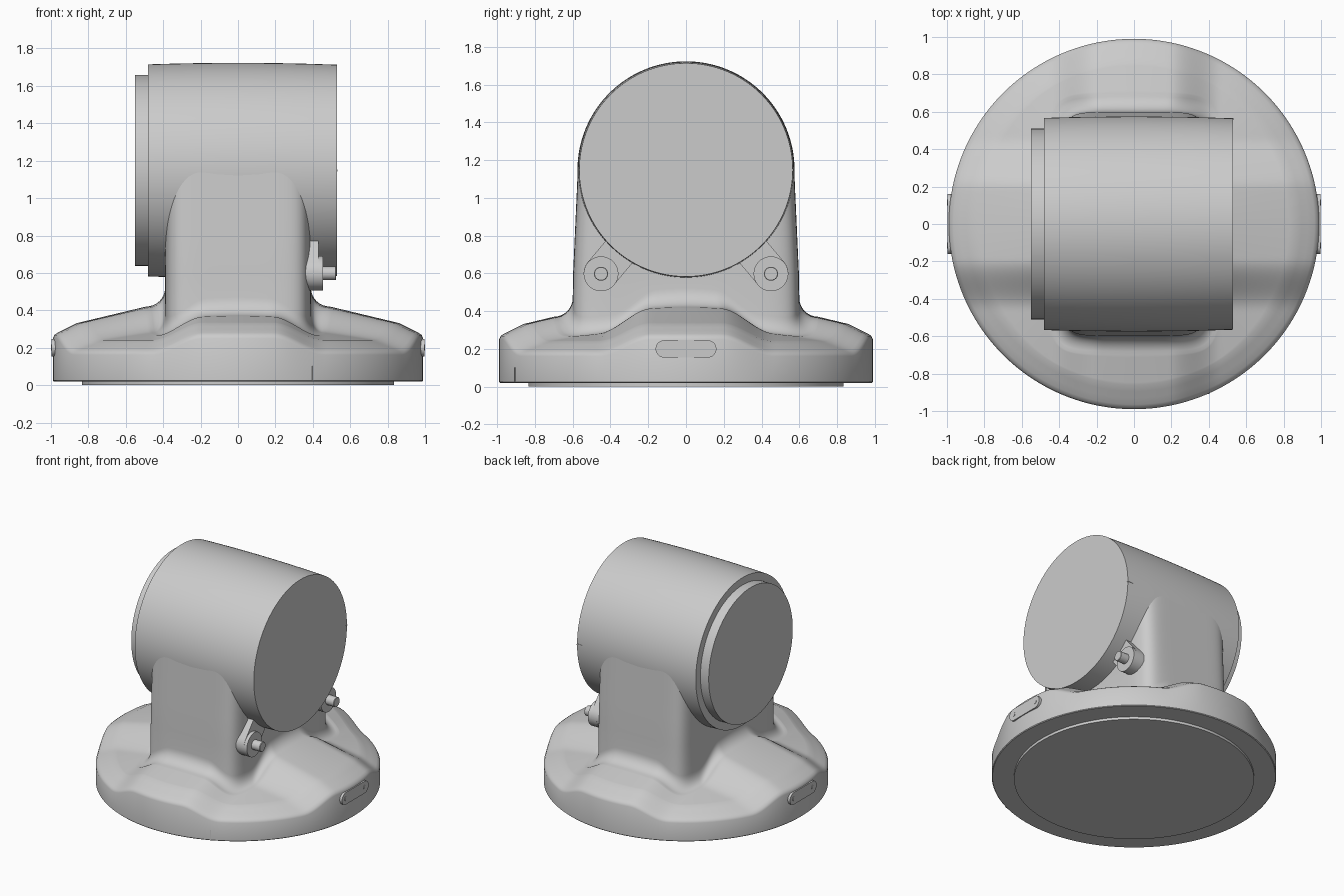
import bpy, bmesh, math
from mathutils import Vector

if "Cube" in bpy.data.objects:
    bpy.data.objects.remove(bpy.data.objects["Cube"])

def finish(name, bm, angle=30):
    bmesh.ops.recalc_face_normals(bm, faces=bm.faces)
    me = bpy.data.meshes.new(name)
    bm.to_mesh(me)
    bm.free()
    ob = bpy.data.objects.new(name, me)
    bpy.context.collection.objects.link(ob)
    bpy.ops.object.select_all(action='DESELECT')
    ob.select_set(True)
    bpy.context.view_layer.objects.active = ob
    bpy.ops.object.shade_smooth_by_angle(angle=math.radians(angle))
    return ob

def loft(name, rings, angle=30):
    """Skin closed rings of points and cap both ends."""
    bm = bmesh.new()
    loops = [[bm.verts.new(p) for p in ring] for ring in rings]
    n = len(loops[0])
    for a, b in zip(loops, loops[1:]):
        for i in range(n):
            j = (i + 1) % n
            bm.faces.new((a[i], a[j], b[j], b[i]))
    bm.faces.new(loops[0])
    bm.faces.new(loops[-1])
    return finish(name, bm, angle)

def lathe_x(name, profile, y, z, n=96):
    """Revolve (x, radius) points about an axis parallel to x."""
    rings = [[(x, y + r * math.cos(2 * math.pi * i / n), z + r * math.sin(2 * math.pi * i / n))
              for i in range(n)] for x, r in profile]
    return loft(name, rings)

def slot_x(name, x0, x1, p, q, r, n=16):
    """Stadium-shaped plate from p to q (y, z), extruded along x."""
    a = math.atan2(q[1] - p[1], q[0] - p[0])
    pts = []
    for c, start in ((q, a - math.pi / 2), (p, a + math.pi / 2)):
        for i in range(n + 1):
            t = start + math.pi * i / n
            pts.append((c[0] + r * math.cos(t), c[1] + r * math.sin(t)))
    return loft(name, [[(x, y, z) for y, z in pts] for x in (x0, x1)])

def box(name, loc, size, turn=0):
    bm = bmesh.new()
    bmesh.ops.create_cube(bm, size=1)
    bmesh.ops.scale(bm, vec=size, verts=bm.verts)
    ob = finish(name, bm)
    ob.location = loc
    ob.rotation_euler.z = turn
    return ob

def interp(table, r):
    for (r0, z0), (r1, z1) in zip(table, table[1:]):
        if r <= r1:
            return z0 + (z1 - z0) * (r - r0) / (r1 - r0)
    return table[-1][1]

# Base top: four raised ridges separated by lower valleys
RIDGE = [(0.4, 0.442), (0.86, 0.332), (0.965, 0.28), (0.982, 0.268), (0.99, 0.25)]
VALLEY = [(0.4, 0.33), (0.86, 0.24), (0.965, 0.19), (0.982, 0.178), (0.99, 0.162)]

def top_height(x, y):
    r = math.hypot(x, y)
    t = min(1, max(0, (min(abs(x), abs(y)) - 0.19) / 0.27))
    t = t * t * (3 - 2 * t)
    return interp(RIDGE, r) * (1 - t) + interp(VALLEY, r) * t

# Base and column as one skin, filleted together
N, FIL = 256, 0.1
dirs = [(math.cos(2 * math.pi * i / N), math.sin(2 * math.pi * i / N)) for i in range(N)]
col = [(abs(c / 0.39) ** 8 + abs(s / 0.6) ** 8) ** (-1 / 8) for c, s in dirs]
rings = [[(0.985 * c, 0.985 * s, 0.02) for c, s in dirs], [(0.99 * c, 0.99 * s, 0.025) for c, s in dirs]]
for r in (0.99, 0.982, 0.965, 0.93, 0.895, 0.86):
    rings.append([(r * c, r * s, top_height(r * c, r * s)) for c, s in dirs])
for k in range(1, 13):
    ring = []
    for (c, s), cr in zip(dirs, col):
        r = 0.86 + (cr + FIL - 0.86) * k / 12
        ring.append((r * c, r * s, top_height(r * c, r * s)))
    rings.append(ring)
for k in range(1, 9):
    a = math.pi / 2 * k / 8
    ring = []
    for (c, s), cr in zip(dirs, col):
        e = cr + FIL
        r = cr + FIL * (1 - math.sin(a))
        ring.append((r * c, r * s, top_height(e * c, e * s) + FIL * (1 - math.cos(a))))
    rings.append(ring)
for z in (0.6, 0.8, 1.0, 1.15):
    k = 1 - 0.045 * (z - 0.55) / 0.6
    rings.append([(cr * c, cr * s * k, z) for (c, s), cr in zip(dirs, col)])
loft("base_and_column", rings, 35)

# Foot pad under the base
loft("foot_pad", [[(0.835 * c, 0.835 * s, z) for c, s in dirs] for z in (0, 0.03)])

# Slightly barrelled drum with a stepped rear cap
drum = [(x, 0.575 - 0.035 * x * x) for x in (-0.48, -0.36, -0.24, -0.12, 0, 0.12, 0.24, 0.36, 0.53)]
lathe_x("drum", drum, 0, 1.148, 128)
lathe_x("drum_cap", [(-0.55, 0.51), (-0.46, 0.51)], 0, 1.148, 128)

# Lugs with washer and pin on the +x side
for side, s in (("front", -1), ("back", 1)):
    slot_x("lug_" + side, 0.3, 0.43, (s * 0.45, 0.6), (s * 0.345, 0.725), 0.092)
    lathe_x("lug_washer_" + side, [(0.38, 0.092), (0.455, 0.092)], s * 0.45, 0.598, 40)
    lathe_x("lug_pin_" + side, [(0.4, 0.037), (0.522, 0.037), (0.525, 0.034)], s * 0.45, 0.598, 32)

# Small screwed plates on both sides of the rim
for side, s in (("left", -1), ("right", 1)):
    slot_x("rim_plate_" + side, s * 0.95, s * 0.997, (-0.115, 0.2), (0.115, 0.2), 0.046)
    for y in (-0.115, 0.115):
        lathe_x("plate_screw_" + side, [(s * 0.98, 0.016), (s * 1.0, 0.016)], y, 0.2, 20)

# Index marks on the rim and the drum edge
box("rim_mark", (0.4, -0.906, 0.062), (0.008, 0.006, 0.08), math.atan2(0.4, 0.906))
box("drum_mark", (0.505, 0.562, 1.148), (0.052, 0.012, 0.01))
